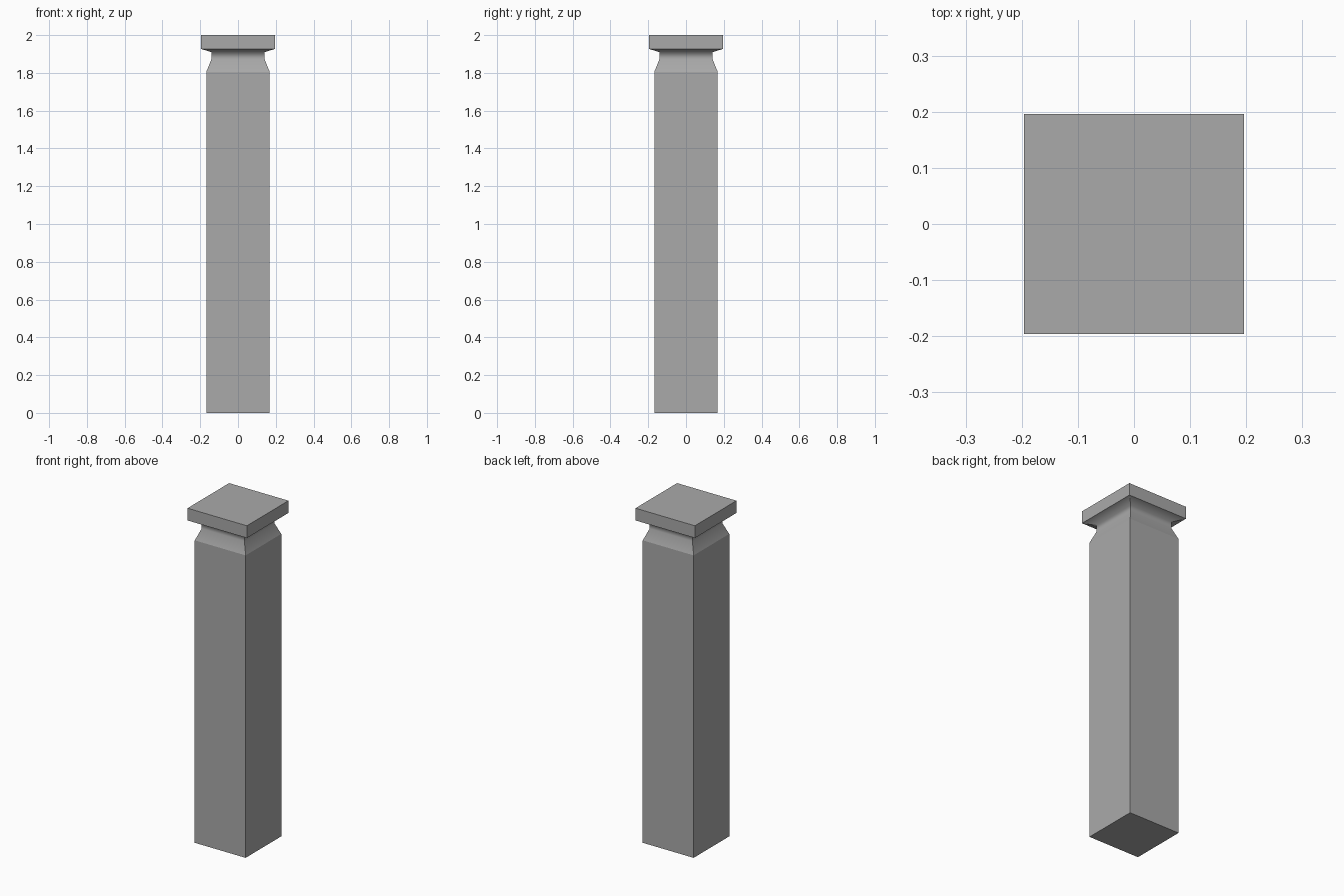
import bpy
import bmesh

cube = bpy.data.objects.get("Cube")
if cube:
    bpy.data.objects.remove(cube, do_unlink=True)

stone = bpy.data.materials.new("grey_stone")
stone.use_nodes = True
colour = (0.4, 0.4, 0.4, 1)
stone.diffuse_color = colour
stone.node_tree.nodes["Principled BSDF"].inputs["Base Color"].default_value = colour


def square_part(name, profile, close_bottom=False, close_top=False, smooth=False):
    """Stack square rings of (half width, height) into one part."""
    bm = bmesh.new()
    corners = [(-1, -1), (1, -1), (1, 1), (-1, 1)]
    rings = [[bm.verts.new((x * half, y * half, z)) for x, y in corners]
             for half, z in profile]
    for low, high in zip(rings, rings[1:]):
        for i in range(4):
            j = (i + 1) % 4
            bm.faces.new((low[i], low[j], high[j], high[i])).smooth = smooth
            # Keep the vertical corners crisp
            bm.edges.get((low[i], high[i])).smooth = False
    if close_bottom:
        bm.faces.new(rings[0][::-1])
    if close_top:
        bm.faces.new(rings[-1])
    mesh = bpy.data.meshes.new(name)
    bm.to_mesh(mesh)
    bm.free()
    mesh.materials.append(stone)
    obj = bpy.data.objects.new(name, mesh)
    bpy.context.collection.objects.link(obj)
    return obj


# Plain square shaft
square_part("shaft", [(0.168, 0), (0.168, 1.805)], close_bottom=True)

# Tapered neck flaring out under the cap, softly shaded
square_part("neck", [(0.168, 1.805), (0.141, 1.872), (0.141, 1.91), (0.196, 1.927)],
            smooth=True)

# Flat square cap
square_part("cap", [(0.196, 1.927), (0.196, 2)], close_top=True)
